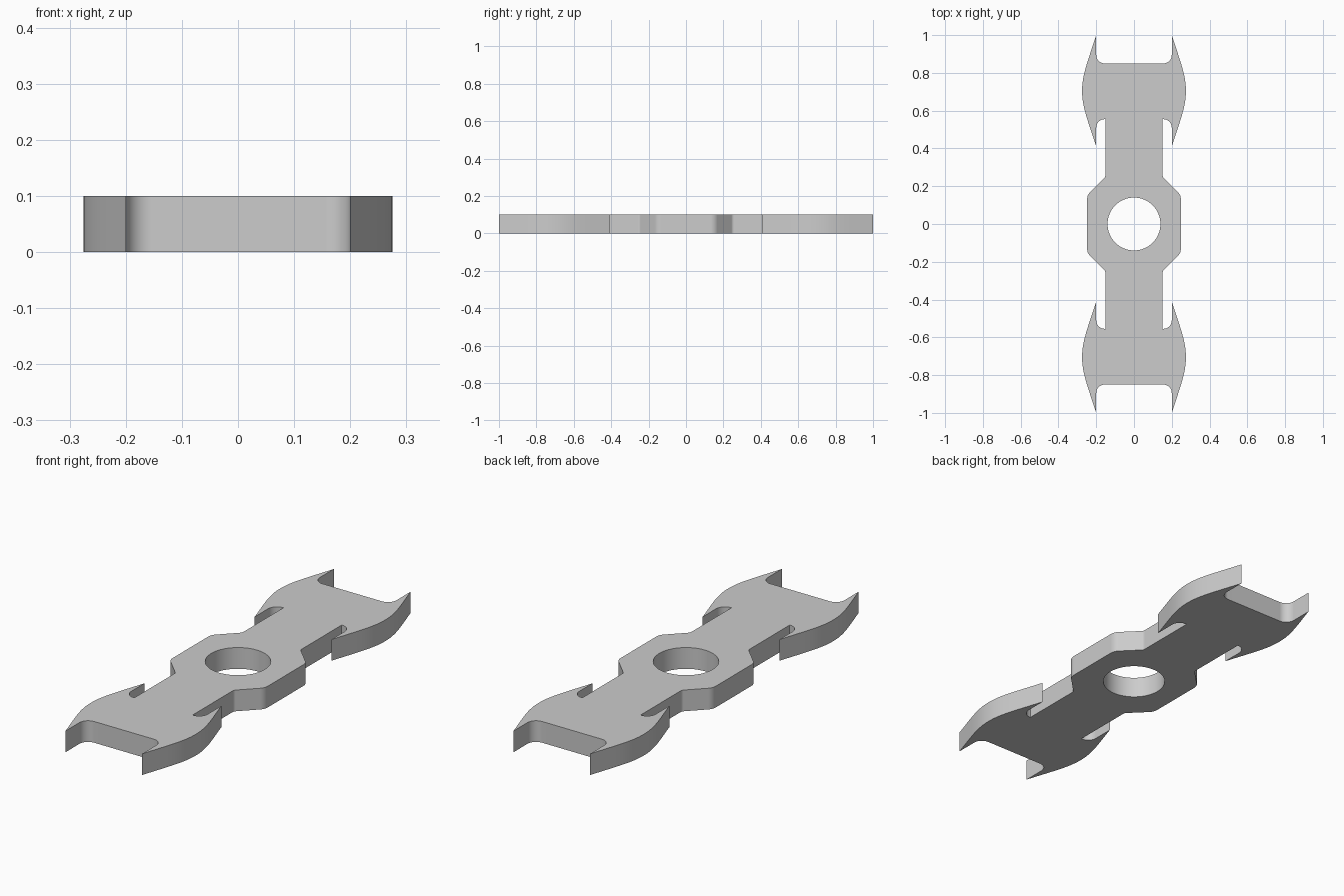
import bpy, bmesh, math
from mathutils import Vector

cube = bpy.data.objects.get("Cube")
if cube:
    bpy.data.objects.remove(cube, do_unlink=True)

THICKNESS = 0.10
HOLE_RADIUS = 0.14


def fillet(before, corner, after, radius, steps=8):
    """Points of a round that replaces a corner."""
    c = Vector(corner)
    a, b = (Vector(before) - c).normalized(), (Vector(after) - c).normalized()
    half = a.angle(b) / 2
    centre = c + (a + b).normalized() * radius / math.sin(half)
    start = (c + a * radius / math.tan(half) - centre).normalized()
    end = (c + b * radius / math.tan(half) - centre).normalized()
    return [centre + start.slerp(end, i / steps).normalized() * radius
            for i in range(steps + 1)]


def bezier(p0, p1, p2, p3, steps=12):
    pts = [Vector(p) for p in (p0, p1, p2, p3)]
    out = []
    for i in range(steps + 1):
        t = i / steps
        w = ((1 - t) ** 3, 3 * t * (1 - t) ** 2, 3 * t * t * (1 - t), t ** 3)
        out.append(sum((p * k for p, k in zip(pts, w)), Vector((0, 0))))
    return out


# Quarter outline: hub, neck, slot, curved blade, end notch
hub_side, hub_corner, neck_base = (0.248, 0), (0.248, 0.153), (0.152, 0.249)
neck_top, slot_corner, inner_tip = (0.152, 0.555), (0.2, 0.555), (0.2, 0.41)
notch_corner, notch_mid = (0.2, 0.85), (0, 0.85)
blade = bezier(inner_tip, (0.245, 0.55), (0.275, 0.62), (0.275, 0.705))
blade += [Vector((p.x, 1.41 - p.y)) for p in reversed(blade[:-1])]

quarter = fillet(hub_side, hub_corner, neck_base, 0.05)
quarter += fillet(hub_corner, neck_base, neck_top, 0.02)
quarter += [Vector(neck_top)]
quarter += fillet(neck_top, slot_corner, inner_tip, 0.045)
quarter += blade
quarter += fillet(blade[-1], notch_corner, notch_mid, 0.045)

# Mirror the quarter into the closed outline
half = quarter + [Vector((-p.x, p.y)) for p in reversed(quarter)]
outline = half + [Vector((p.x, -p.y)) for p in reversed(half)]
hole = [Vector((math.cos(a), math.sin(a))) * HOLE_RADIUS
        for a in (math.tau * i / 64 for i in range(64))]

# Fill the outline around the hole and extrude it to a plate
bm = bmesh.new()
for loop in (outline, hole):
    verts = [bm.verts.new((p.x, p.y, 0)) for p in loop]
    for i, v in enumerate(verts):
        bm.edges.new((verts[i - 1], v))
bmesh.ops.triangle_fill(bm, edges=bm.edges[:], use_beauty=True)
raised = bmesh.ops.extrude_face_region(bm, geom=bm.faces[:], use_keep_orig=True)
top = [g for g in raised["geom"] if isinstance(g, bmesh.types.BMVert)]
bmesh.ops.translate(bm, verts=top, vec=(0, 0, THICKNESS))
bmesh.ops.recalc_face_normals(bm, faces=bm.faces[:])

mesh = bpy.data.meshes.new("spinner_plate")
bm.to_mesh(mesh)
bm.free()
plate = bpy.data.objects.new("spinner_plate", mesh)
bpy.context.collection.objects.link(plate)

# Plain grey finish
grey = bpy.data.materials.new("light_grey")
grey.use_nodes = True
colour = (0.604, 0.604, 0.604, 1)
grey.diffuse_color = colour
grey.node_tree.nodes["Principled BSDF"].inputs["Base Color"].default_value = colour
mesh.materials.append(grey)

# Smooth rounds, crisp rims and flat walls
bpy.ops.object.select_all(action="DESELECT")
plate.select_set(True)
bpy.context.view_layer.objects.active = plate
bpy.ops.object.shade_smooth_by_angle(angle=math.radians(30))
weighted = plate.modifiers.new("flat_walls", "WEIGHTED_NORMAL")
weighted.keep_sharp = True
